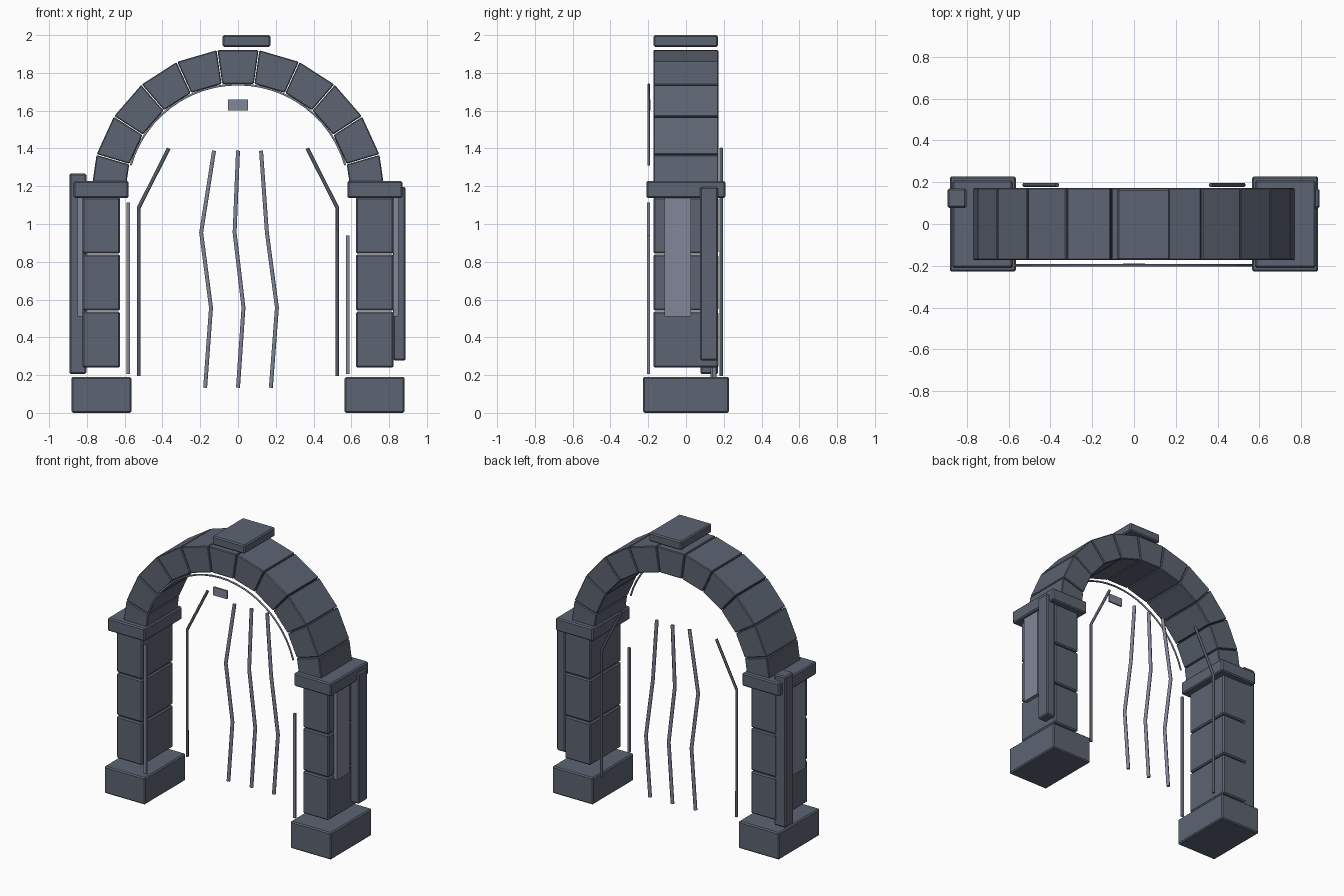
import bpy, bmesh, math

if "Cube" in bpy.data.objects:
    bpy.data.objects.remove(bpy.data.objects["Cube"])


def material(name, rgb):
    m = bpy.data.materials.new(name)
    m.diffuse_color = (*rgb, 1)
    m.use_nodes = True
    m.node_tree.nodes["Principled BSDF"].inputs["Base Color"].default_value = m.diffuse_color
    return m


STONE = material("slate_stone", (0.107, 0.127, 0.168))
PALE = material("pale_grey", (0.223, 0.242, 0.314))
DARK = material("dark_slate", (0.091, 0.107, 0.138))


def add_object(name, mesh, mat, bevel=0):
    mesh.materials.clear()
    mesh.materials.append(mat)
    ob = bpy.data.objects.new(name, mesh)
    bpy.context.collection.objects.link(ob)
    if bevel:
        mod = ob.modifiers.new("bevel", 'BEVEL')
        mod.width = bevel
        mod.segments = 1
    return ob


def prism(name, profile, y0, y1, mat, bevel=0):
    """Extrude an x-z outline from y0 to y1."""
    bm = bmesh.new()
    face = bm.faces.new([bm.verts.new((x, y0, z)) for x, z in profile])
    ext = bmesh.ops.extrude_face_region(bm, geom=[face])
    verts = [g for g in ext["geom"] if isinstance(g, bmesh.types.BMVert)]
    bmesh.ops.translate(bm, vec=(0, y1 - y0, 0), verts=verts)
    bmesh.ops.recalc_face_normals(bm, faces=bm.faces)
    mesh = bpy.data.meshes.new(name)
    bm.to_mesh(mesh)
    bm.free()
    return add_object(name, mesh, mat, bevel)


def box(name, x, y, z, mat, bevel=0):
    x0, x1 = sorted(x)
    return prism(name, [(x0, z[0]), (x1, z[0]), (x1, z[1]), (x0, z[1])],
                 y[0], y[1], mat, bevel)


def tube(name, points, y, radius, mat):
    """Thin rod along x-z points at depth y."""
    cu = bpy.data.curves.new(name + "_path", 'CURVE')
    cu.dimensions = '3D'
    cu.bevel_depth = radius
    cu.bevel_resolution = 1
    cu.use_fill_caps = True
    sp = cu.splines.new('POLY')
    sp.points.add(len(points) - 1)
    for p, (px, pz) in zip(sp.points, points):
        p.co = (px, y, pz, 1)
    tmp = bpy.data.objects.new(name + "_path", cu)
    bpy.context.collection.objects.link(tmp)
    dg = bpy.context.evaluated_depsgraph_get()
    mesh = bpy.data.meshes.new_from_object(tmp.evaluated_get(dg))
    bpy.data.objects.remove(tmp)
    return add_object(name, mesh, mat)


# Pillars: base, three blocks, cap, side panel, rear rod
for s, side in ((-1, "left"), (1, "right")):
    box(side + "_base", (s * 0.565, s * 0.882), (-0.228, 0.228), (0, 0.19), STONE, 0.008)
    for i in range(3):
        z = 0.24 + i * 0.302
        box(f"{side}_pillar_block_{i + 1}", (s * 0.624, s * 0.824), (-0.173, 0.172),
            (z, z + 0.296), STONE, 0.008)
    box(side + "_cap", (s * 0.58, s * 0.87), (-0.21, 0.208), (1.137, 1.228), STONE, 0.008)
    box(side + "_side_panel", (s * 0.822, s * 0.85), (-0.113, 0.026), (0.51, 1.15), PALE)
    tube(side + "_rear_rod", [(s * 0.525, 0.195), (s * 0.525, 1.087), (s * 0.367, 1.40)],
         0.187, 0.01, DARK)

# Rear buttress slabs, different on each side
box("left_buttress", (-0.893, -0.803), (0.077, 0.17), (0.205, 1.267), STONE, 0.008)
box("right_buttress", (0.82, 0.888), (0.075, 0.17), (0.278, 1.195), STONE, 0.008)

# Arch of eleven wedge stones
CZ, R_IN, R_OUT, N = 1.148, 0.60, 0.78, 11
step = math.pi / N


def polar(r, a):
    return (r * math.cos(a), CZ + r * math.sin(a))


for i in range(N):
    a, b = i * step + 0.003, (i + 1) * step - 0.003
    prism(f"arch_stone_{i + 1}", [polar(R_IN, a), polar(R_OUT, a), polar(R_OUT, b), polar(R_IN, b)],
          -0.173, 0.172, STONE, 0.005)

# Loose top slab
box("top_slab", (-0.081, 0.172), (-0.172, 0.169), (1.938, 2.0), STONE, 0.008)

# Pale front trim: arch line, small plate and side strips
a0 = math.radians(16)
arc = [polar(0.591, a0 + (math.pi - 2 * a0) * i / 24) for i in range(25)]
tube("arch_trim", arc, -0.197, 0.006, PALE)
box("small_plate", (-0.053, 0.053), (-0.2, -0.188), (1.602, 1.66), PALE)
box("left_strip", (-0.59, -0.572), (-0.206, -0.191), (0.207, 1.113), PALE)
box("right_strip", (0.572, 0.59), (-0.206, -0.191), (0.207, 0.94), PALE)

# Three wavy strands hanging in the opening
heights = (1.388, 0.955, 0.557, 0.133)
strands = (("left", (-0.127, -0.195, -0.143, -0.174), 0.143),
           ("middle", (0.0, -0.018, 0.029, 0.0), 0.15),
           ("right", (0.122, 0.153, 0.206, 0.174), 0.15))
for label, xs, y in strands:
    tube(label + "_strand", list(zip(xs, heights)), y, 0.012, PALE)
